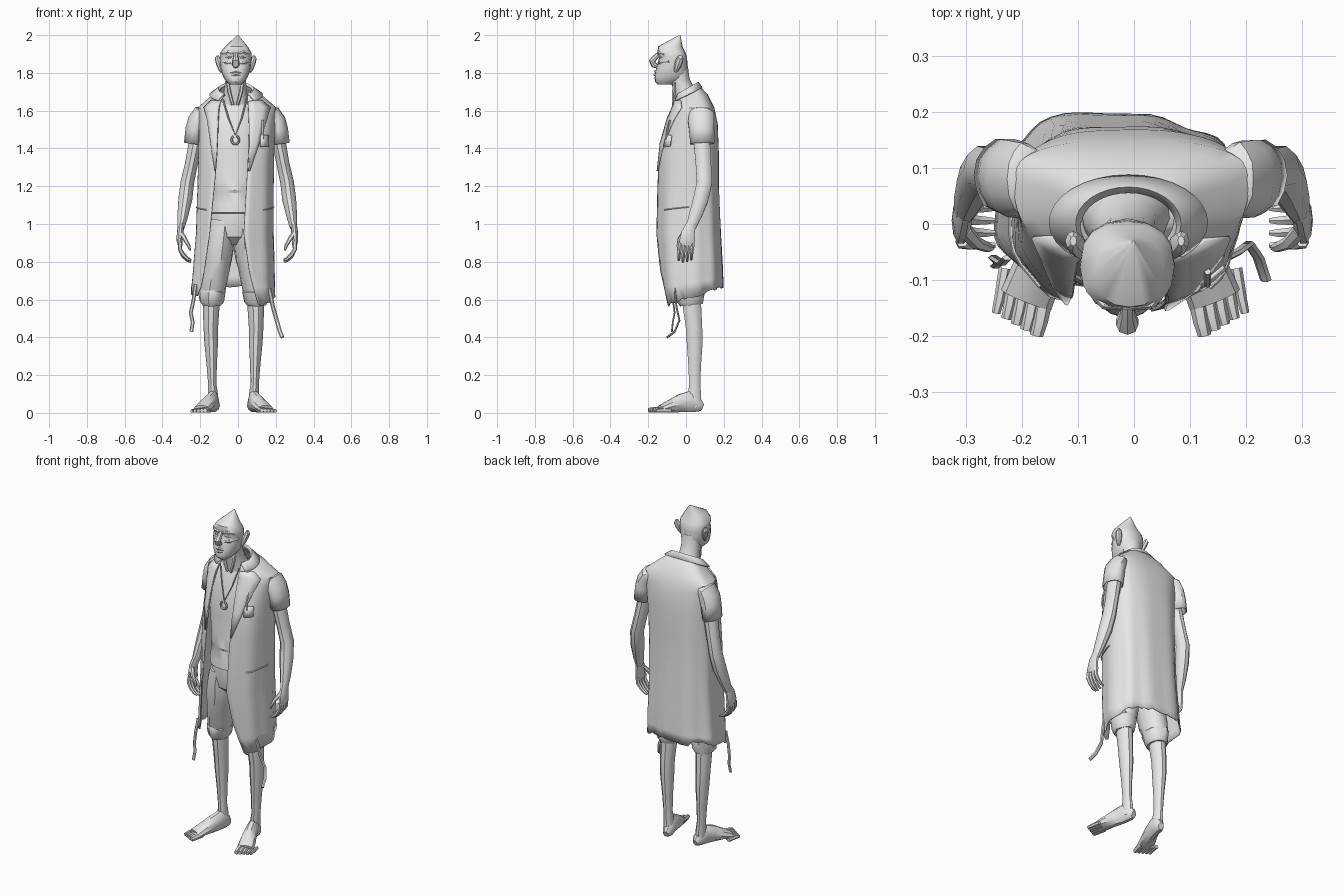
import bpy, bmesh, math, random
from mathutils import Vector

random.seed(4)
grey = bpy.data.materials.new("plain grey")
grey.diffuse_color = (0.8, 0.8, 0.8, 1)


def power(v, e=.8):
    return math.copysign(abs(v) ** e, v)


def skin(name, rings, closed=True, caps=True, thick=0):
    """Join rings of points into a surface."""
    bm = bmesh.new()
    vs = [[bm.verts.new(p) for p in r] for r in rings]
    n = len(rings[0])
    for a, b in zip(vs, vs[1:]):
        for i in range(n if closed else n - 1):
            j = (i + 1) % n
            bm.faces.new((a[i], a[j], b[j], b[i]))
    if closed and caps:
        bm.faces.new(vs[0][::-1])
        bm.faces.new(vs[-1])
    bmesh.ops.recalc_face_normals(bm, faces=bm.faces)
    me = bpy.data.meshes.new(name)
    bm.to_mesh(me)
    bm.free()
    me.materials.append(grey)
    o = bpy.data.objects.new(name, me)
    bpy.context.collection.objects.link(o)
    if thick:
        o.modifiers.new("thickness", 'SOLIDIFY').thickness = thick
    return o


def tube(name, path, ref=(0, 1, 0), n=10, caps=True, thick=0, jit=0):
    """Elliptical tube; path points are x, y, z, width radius, depth radius."""
    P = [Vector(p[:3]) for p in path]
    rings = []
    for i, p in enumerate(path):
        t = (P[min(i + 1, len(P) - 1)] - P[max(i - 1, 0)]).normalized()
        u = Vector(ref).cross(t).normalized()
        v = t.cross(u)
        ring = []
        for k in range(n):
            a = 2 * math.pi * k / n
            s = 1 + random.uniform(-jit, jit)
            ring.append(P[i] + s * (u * p[3] * math.cos(a) + v * p[4] * math.sin(a)))
        rings.append(ring)
    return skin(name, rings, True, caps, thick)


def cord(name, pts, r, ref=(0, 1, 0), n=6, flat=1):
    return tube(name, [(*p, r, r * flat) for p in pts], ref, n)


def pair(name, path, mid, **kw):
    """Left and right copies mirrored about x = mid."""
    for side, s in (("left", 1), ("right", -1)):
        tube(f"{name}_{side}", [(mid + s * p[0], *p[1:]) for p in path], **kw)


def loft(name, rows, n=16, e=1):
    """Horizontal rings; rows are z, centre x, half width, front y, back y."""
    skin(name, [[(cx + rx * power(math.sin(2 * math.pi * k / n), e),
                  (f + b) / 2 - (b - f) / 2 * power(math.cos(2 * math.pi * k / n), e), z)
                 for k in range(n)] for z, cx, rx, f, b in rows])


# Head with pointed crown
loft("head", [(2.0, -.001, .003, -.037, -.03), (1.94, -.008, .06, -.148, -.018),
              (1.905, -.012, .084, -.152, -.002), (1.885, -.012, .084, -.142, .005),
              (1.86, -.013, .083, -.148, .007), (1.83, -.013, .08, -.157, .007),
              (1.80, -.013, .073, -.162, .007), (1.775, -.013, .063, -.166, .0),
              (1.755, -.013, .05, -.165, -.03), (1.738, -.013, .032, -.15, -.06)], e=.85)
tube("nose", [(-.012, -.13, 1.91, .012, .012), (-.012, -.16, 1.885, .013, .014),
              (-.012, -.18, 1.862, .02, .018), (-.012, -.17, 1.842, .02, .016),
              (-.012, -.15, 1.832, .012, .01)], n=8)
cord("upper_lip", [(-.042, -.15, 1.8), (-.012, -.163, 1.808), (.018, -.15, 1.8)], .007, (0, 0, 1))
cord("lower_lip", [(-.038, -.152, 1.788), (-.012, -.166, 1.791), (.014, -.152, 1.788)], .007, (0, 0, 1))
pair("brow", [(.01, -.148, 1.902, .006, .006), (.04, -.143, 1.909, .01, .01),
              (.07, -.115, 1.9, .006, .006)], -.012, ref=(0, 0, 1), n=6)
pair("eye", [(.02, -.139, 1.882, .004, .004), (.036, -.135, 1.882, .009, .01),
             (.054, -.125, 1.88, .004, .004)], -.012, ref=(0, 0, 1), n=8)
pair("cheekbone", [(.025, -.145, 1.85, .006, .006), (.05, -.135, 1.855, .01, .01),
                   (.08, -.09, 1.86, .006, .008)], -.012, ref=(0, 0, 1), n=6)
pair("ear", [(.076, -.056, 1.805, .008, .008), (.082, -.048, 1.825, .013, .016),
             (.09, -.038, 1.855, .016, .021), (.097, -.03, 1.878, .014, .018),
             (.096, -.03, 1.892, .006, .009)], -.012, n=8)

# Neck with tendons
tube("neck", [(-.012, -.04, 1.83, .062, .05), (-.012, -.03, 1.76, .055, .05),
              (-.015, -.008, 1.7, .06, .055), (-.015, .02, 1.62, .09, .075)], n=12)
pair("neck_tendon", [(.042, -.058, 1.77, .009, .009), (.032, -.065, 1.7, .01, .01),
                     (.012, -.066, 1.63, .008, .008)], -.015, n=6)

# Undershirt
loft("undershirt", [(1.66, -.015, .06, -.04, .06), (1.62, -.015, .13, -.055, .11),
                    (1.52, -.015, .165, -.09, .14), (1.38, -.015, .165, -.112, .15),
                    (1.24, -.018, .15, -.108, .145), (1.18, -.018, .145, -.122, .14),
                    (1.165, -.018, .142, -.115, .14), (1.10, -.018, .145, -.128, .135),
                    (1.06, -.018, .145, -.13, .135), (1.055, -.018, .13, -.115, .12)], 20)

# Necklace and pendant
cord("necklace_cord", [(-.08, -.055, 1.66), (-.05, -.084, 1.56), (-.014, -.112, 1.47),
                       (.02, -.084, 1.56), (.045, -.055, 1.66)], .004, (0, 1, 0))
cord("pendant", [(-.014 + .02 * math.sin(a), -.118, 1.445 + .022 * math.cos(a))
                 for a in [.3 + i * .5 for i in range(12)]], .006)

# Short trousers with rolled cuffs
loft("trouser_seat", [(1.09, -.018, .13, -.115, .12), (1.0, -.018, .145, -.12, .135),
                      (.93, -.02, .14, -.105, .125), (.89, -.02, .08, -.06, .08)])
pair("trouser_leg", [(.062, .004, 1.02, .075, .112), (.07, .004, .95, .08, .118),
                     (.077, .004, .88, .08, .11), (.085, .003, .82, .078, .102),
                     (.092, .003, .78, .073, .092), (.105, .012, .7, .07, .085),
                     (.115, .02, .64, .066, .075), (.117, .025, .6, .058, .065)],
     -.022, n=14, jit=.05)
pair("trouser_cuff", [(.113, .02, .665, .06, .07), (.116, .022, .645, .071, .08),
                      (.118, .026, .59, .064, .07), (.118, .028, .57, .05, .058)],
     -.022, n=14, jit=.07)

# Bare legs, feet and toes
pair("lower_leg", [(.118, .03, .66, .046, .05), (.118, .032, .56, .044, .051),
                   (.12, .042, .46, .039, .046), (.118, .046, .37, .036, .044),
                   (.115, .046, .25, .027, .035), (.112, .046, .15, .022, .031),
                   (.108, .045, .09, .027, .037), (.107, .05, .03, .026, .032)], -.024)
pair("foot", [(.098, .087, .028, .016, .02), (.101, .065, .038, .03, .038),
              (.11, .02, .061, .033, .06), (.126, -.03, .05, .038, .05),
              (.148, -.085, .034, .046, .034), (.168, -.135, .02, .048, .02)], -.024, ref=(0, 0, 1))
for i in range(5):
    x, y, r = .146 + .018 * i, -.199 + .01 * i, .017 - .0015 * i
    pair(f"toe_{i + 1}", [(x - .012, y + .08, r, r, r), (x - .002, y + .025, r, r * .85, r),
                          (x + .004, y, r * .8, r * .7, r * .75)], -.024, ref=(0, 0, 1), n=6)

# Arms and hands
pair("arm", [(.2, .08, 1.55, .03, .04), (.222, .085, 1.42, .037, .045),
             (.242, .092, 1.32, .034, .043), (.264, .098, 1.22, .036, .043),
             (.275, .078, 1.13, .037, .042), (.289, .048, 1.04, .028, .035),
             (.298, .025, .98, .019, .028)], -.004)
pair("palm", [(.298, .028, 1.0, .016, .026), (.303, .012, .955, .018, .037),
              (.306, .006, .91, .016, .043), (.302, .004, .885, .012, .04)], -.003)
for i in range(4):
    y, d = -.03 + .022 * i, .008 * abs(i - 1.3)
    pair(f"finger_{i + 1}", [(.303, y, .90, .012, .012), (.304, y - .004, .865, .011, .011),
                             (.286, y - .007, .825 + d, .01, .01),
                             (.262, y - .008, .803 + d, .008, .008),
                             (.245, y - .008, .797 + d, .005, .005)], -.003, n=6)
pair("thumb", [(.298, -.012, .95, .014, .014), (.278, -.034, .92, .012, .012),
               (.258, -.042, .885, .009, .009), (.25, -.042, .86, .005, .005)], -.003, n=6)

# Long open coat: z, tilt, centre x, half width, front, back, side y, opening left, right
ROWS = [(1.715, .03, -.01, .085, -.055, .06, .02, -.07, .05),
        (1.67, .015, -.005, .145, -.06, .115, .05, -.09, .05),
        (1.615, 0, -.005, .21, -.07, .15, .08, -.1, .055),
        (1.53, 0, -.005, .205, -.11, .168, .07, -.105, .06),
        (1.38, 0, -.01, .201, -.146, .173, .05, -.11, .055),
        (1.2, 0, -.015, .202, -.153, .173, .04, -.125, .045),
        (.95, 0, -.02, .205, -.155, .182, .04, -.15, .03),
        (.76, .01, -.025, .215, -.142, .19, .04, -.182, .06),
        (.615, .055, -.03, .222, -.125, .192, .04, -.22, .11)]


def row_at(z):
    for a, b in zip(ROWS, ROWS[1:]):
        if z >= b[0]:
            t = (a[0] - z) / (a[0] - b[0])
            return [p + (q - p) * t for p, q in zip(a, b)]
    return ROWS[-1]


def coat_point(a, z, off=0):
    z, tilt, cx, rx, f, b, m, _, _ = row_at(z)
    c = math.cos(a)
    low = max(0, min(1, 1.6 - z))
    fold = off + .006 * math.sin(9 * a) * low
    x = cx + (rx + fold) * power(math.sin(a))
    if c < 0:  # loose cloth on one side of the back
        fold += .016 * low * math.exp(-((x + .1) / .06) ** 2)
    depth = (m - f if c > 0 else b - m) + fold
    return (x, m - depth * power(c), z - tilt * c)


def angle_of(x, z):
    r = row_at(z)
    return math.asin(power(max(-1, min(1, (x - r[2]) / r[3])), 1.25))


def on_coat(x, z, off=.006):
    return coat_point(angle_of(x, z), z, off)


heights = [1.715, 1.695, 1.67, 1.64, 1.615, 1.575, 1.53, 1.45, 1.38, 1.29, 1.2,
           1.07, .95, .85, .76, .69, .615]
SEG = 44
rings = []
for z in heights:
    r = row_at(z)
    a0, a1 = angle_of(r[8], z), angle_of(r[7], z) + 2 * math.pi
    rings.append([coat_point(a0 + (a1 - a0) * k / SEG, z) for k in range(SEG + 1)])
rings[-1] = [(x, y, z + random.uniform(-.01, .01) + (.03 if x < -.15 else 0)) for x, y, z in rings[-1]]
skin("coat", rings, closed=False, thick=.006)

# Folded collar
rings = []
for z0, tilt, w, f, b in ((1.705, .035, .084, -.06, .055), (1.716, .037, .094, -.064, .066),
                          (1.684, .04, .142, -.082, .088)):
    ring = []
    for k in range(25):
        a = .75 + (2 * math.pi - 1.5) * k / 24
        c = math.cos(a)
        ring.append((-.01 + w * math.sin(a), (f + b) / 2 - (b - f) / 2 * c, z0 - tilt * c))
    rings.append(ring)
skin("collar", rings, closed=False, thick=.006)

# Lapels, following the coat front: inner x, outer x, z
for name, pts in (("lapel_left", [(.05, .12, 1.665), (.052, .165, 1.62), (.055, .15, 1.56),
                                  (.058, .11, 1.43), (.052, .06, 1.28)]),
                  ("lapel_right", [(-.085, -.135, 1.665), (-.098, -.175, 1.62), (-.102, -.16, 1.56),
                                   (-.106, -.14, 1.43), (-.113, -.118, 1.28)])):
    skin(name, [[on_coat(i + (o - i) * t / 3, z, .009) for t in range(4)] for i, o, z in pts],
         closed=False, thick=.007)

# Short sleeves
pair("sleeve", [(.15, .08, 1.605, .02, .04), (.188, .08, 1.585, .045, .066),
                (.209, .08, 1.548, .05, .07), (.221, .084, 1.5, .05, .068),
                (.23, .086, 1.425, .05, .066)], -.006, n=14, caps=False, thick=.006, jit=.03)

# Pocket edges, breast pocket badge and pen
for name, s in (("pocket_left", 1), ("pocket_right", -1)):
    cord(name, [coat_point(s * a, 1.09 - .02 * (1.5 - a), .001) for a in (.75, .9, 1.05, 1.2, 1.35, 1.5)],
         .005, (0, 0, 1), flat=.6)
skin("breast_badge", [[on_coat(x, z, .009) for x in (.115, .135, .155)] for z in (1.47, 1.44, 1.41)],
     closed=False, thick=.007)
cord("pen", [on_coat(.125, z, .01) for z in (1.55, 1.5, 1.45)], .006)

# Torn strips hanging from the hem
cord("torn_strip_left", [(.165, -.06, .66), (.185, -.05, .56), (.205, -.035, .49),
                         (.222, -.06, .43), (.235, -.1, .4)], .011, flat=.5)
cord("torn_strip_right", [(-.225, -.06, .68), (-.235, -.07, .6), (-.25, -.06, .53),
                          (-.24, -.07, .48), (-.247, -.075, .43)], .01, flat=.5)

# Smooth shading with crisp edges
for o in bpy.data.objects:
    o.select_set(True)
bpy.context.view_layer.objects.active = bpy.data.objects["coat"]
bpy.ops.object.shade_smooth_by_angle(angle=math.radians(35))
